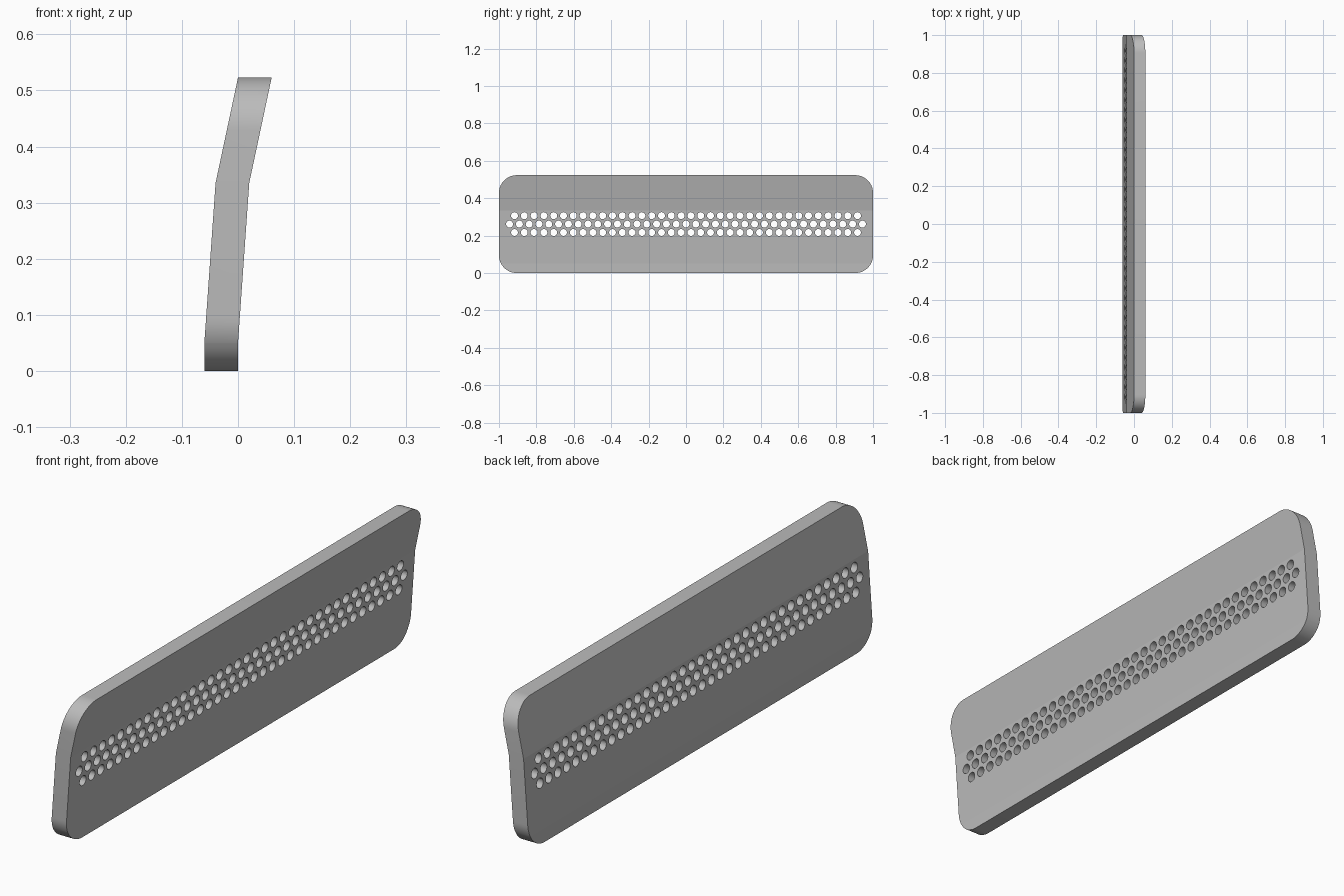
import bpy, bmesh, math
from mathutils import Matrix

HEIGHT, LENGTH, THICK = 0.523, 2.0, 0.06
CORNER = 0.095
FOLDS = [(0.0, -0.06), (0.05, -0.06), (0.335, -0.04), (HEIGHT, 0.0)]  # (z, x of outer face)
HOLE_RADIUS, PITCH, ROW_GAP = 0.0185, 0.0524, 0.045

cube = bpy.data.objects.get("Cube")
if cube:
    bpy.data.objects.remove(cube)

grey = bpy.data.materials.new("plain_grey")
grey.use_nodes = True
grey.diffuse_color = (0.5, 0.5, 0.5, 1)
grey.node_tree.nodes["Principled BSDF"].inputs["Base Color"].default_value = (0.5, 0.5, 0.5, 1)


def offset(z):
    """Sideways position of the outer face at height z."""
    for (z0, x0), (z1, x1) in zip(FOLDS, FOLDS[1:]):
        if z <= z1 + 1e-6:
            return x0 + (x1 - x0) * (z - z0) / (z1 - z0)
    return FOLDS[-1][1]


def make_object(name, bm):
    bmesh.ops.recalc_face_normals(bm, faces=bm.faces)
    mesh = bpy.data.meshes.new(name)
    bm.to_mesh(mesh)
    bm.free()
    mesh.materials.append(grey)
    obj = bpy.data.objects.new(name, mesh)
    bpy.context.collection.objects.link(obj)
    return obj


# Rounded plate, extruded flat, then cut and sheared along the folds
bm = bmesh.new()
steps = 16
outline = []
for quarter, (sy, sz) in enumerate([(1, 1), (-1, 1), (-1, -1), (1, -1)]):
    cy = sy * (LENGTH / 2 - CORNER)
    cz = HEIGHT / 2 + sz * (HEIGHT / 2 - CORNER)
    for i in range(steps + 1):
        a = (quarter + i / steps) * math.pi / 2
        outline.append(bm.verts.new((0, cy + CORNER * math.cos(a), cz + CORNER * math.sin(a))))
face = bm.faces.new(outline)
extruded = bmesh.ops.extrude_face_region(bm, geom=[face])["geom"]
bmesh.ops.translate(bm, vec=(THICK, 0, 0),
                    verts=[g for g in extruded if isinstance(g, bmesh.types.BMVert)])
for z, _ in FOLDS[1:-1]:
    bmesh.ops.bisect_plane(bm, geom=bm.verts[:] + bm.edges[:] + bm.faces[:],
                           plane_co=(0, 0, z), plane_no=(0, 0, 1))
for v in bm.verts:
    v.co.x += offset(v.co.z)
panel = make_object("bent_panel", bm)

# Three staggered rows of round holes
bm = bmesh.new()
for row, count in ((-1, 36), (0, 37), (1, 36)):
    for i in range(count):
        place = Matrix.Translation((0, (i - (count - 1) / 2) * PITCH, HEIGHT / 2 + row * ROW_GAP))
        bmesh.ops.create_cone(bm, cap_ends=True, segments=24, radius1=HOLE_RADIUS,
                              radius2=HOLE_RADIUS, depth=0.4,
                              matrix=place @ Matrix.Rotation(math.pi / 2, 4, "Y"))
cutter = make_object("hole_cutter", bm)
cutter.hide_render = True

cut = panel.modifiers.new("holes", "BOOLEAN")
cut.operation = "DIFFERENCE"
cut.solver = "EXACT"
cut.object = cutter
bpy.ops.object.select_all(action="DESELECT")
bpy.context.view_layer.objects.active = panel
panel.select_set(True)
bpy.ops.object.modifier_apply(modifier=cut.name)
bpy.data.objects.remove(cutter)

# Smooth corners and hole walls, crisp fold lines
bpy.ops.object.shade_smooth_by_angle(angle=math.radians(30))
mesh = panel.data
for edge in mesh.edges:
    a, b = (mesh.vertices[i].co for i in edge.vertices)
    if (a - b).length > 0.5:
        edge.use_edge_sharp = True
